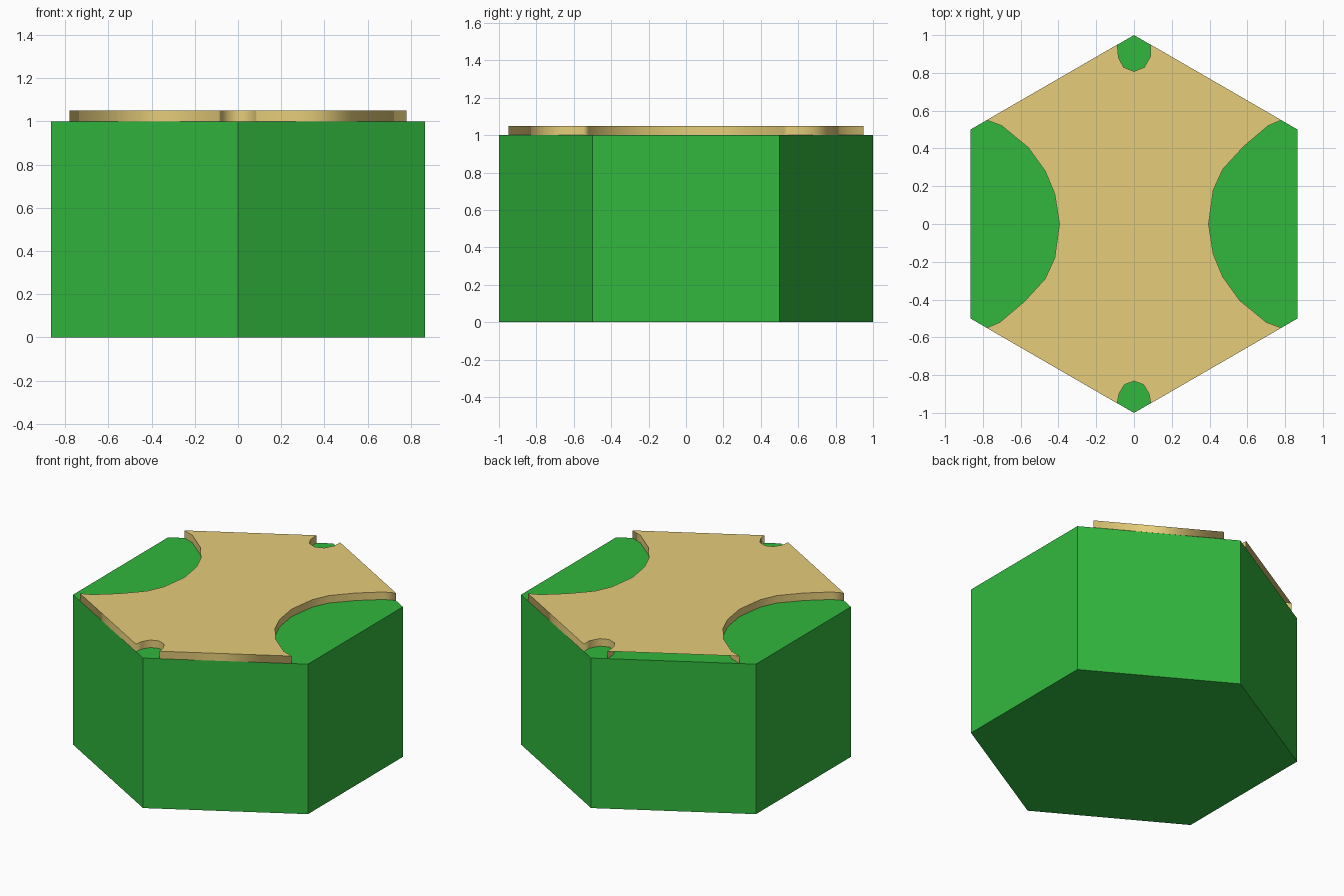
import bpy, bmesh
from math import cos, sin, radians

if "Cube" in bpy.data.objects:
    bpy.data.objects.remove(bpy.data.objects["Cube"])


def material(name, rgb):
    m = bpy.data.materials.new(name)
    m.diffuse_color = (*rgb, 1)
    m.use_nodes = True
    m.node_tree.nodes["Principled BSDF"].inputs["Base Color"].default_value = m.diffuse_color
    return m


def prism(name, outline, z0, z1, mat, bottom=True, open_walls=(), smooth=False):
    """Vertical-walled solid or shell from an anticlockwise outline."""
    bm = bmesh.new()
    low = [bm.verts.new((x, y, z0)) for x, y in outline]
    high = [bm.verts.new((x, y, z1)) for x, y in outline]
    top = bm.faces.new(high)
    if bottom:
        bm.faces.new(low[::-1])
    n = len(outline)
    for i in range(n):
        if i not in open_walls:
            j = (i + 1) % n
            wall = bm.faces.new((low[i], low[j], high[j], high[i]))
            wall.smooth = smooth
    # Crisp rim between the top and the walls
    for edge in top.edges:
        edge.smooth = False
    me = bpy.data.meshes.new(name)
    bm.to_mesh(me)
    bm.free()
    me.materials.append(mat)
    ob = bpy.data.objects.new(name, me)
    bpy.context.collection.objects.link(ob)
    return ob


grass = material("grass", (0.031, 0.475, 0.048))
sand = material("sand", (0.79, 0.61, 0.195))

# Hexagonal block with corners at front and back
hexagon = [(cos(radians(30 + 60 * i)), sin(radians(30 + 60 * i))) for i in range(6)]
prism("grass_block", hexagon, 0, 1, grass)

# Sand sheet: bays at the sides, small notches at the front and back corners
right_bay = [(0.78, -0.55), (0.70, -0.52), (0.56, -0.405), (0.47, -0.28),
             (0.42, -0.16), (0.395, 0.0), (0.42, 0.18), (0.47, 0.29),
             (0.58, 0.41), (0.71, 0.52), (0.78, 0.55)]
left_bay = [(-x, -y) for x, y in right_bay]
back_notch = [(0.088, 0.95), (0.088, 0.89), (0.055, 0.83), (0.0, 0.808),
              (-0.055, 0.83), (-0.082, 0.88), (-0.088, 0.95)]
front_notch = [(-0.088, -0.95), (-0.08, -0.90), (-0.05, -0.85), (0.0, -0.832),
               (0.05, -0.85), (0.08, -0.90), (0.088, -0.95)]
outline = right_bay + back_notch + left_bay + front_notch

# The sheet has no underside and its back left wall is open
back_left_wall = len(right_bay) + len(back_notch) - 1
prism("sand_path", outline, 1, 1.05, sand, bottom=False,
      open_walls=(back_left_wall,), smooth=True)
